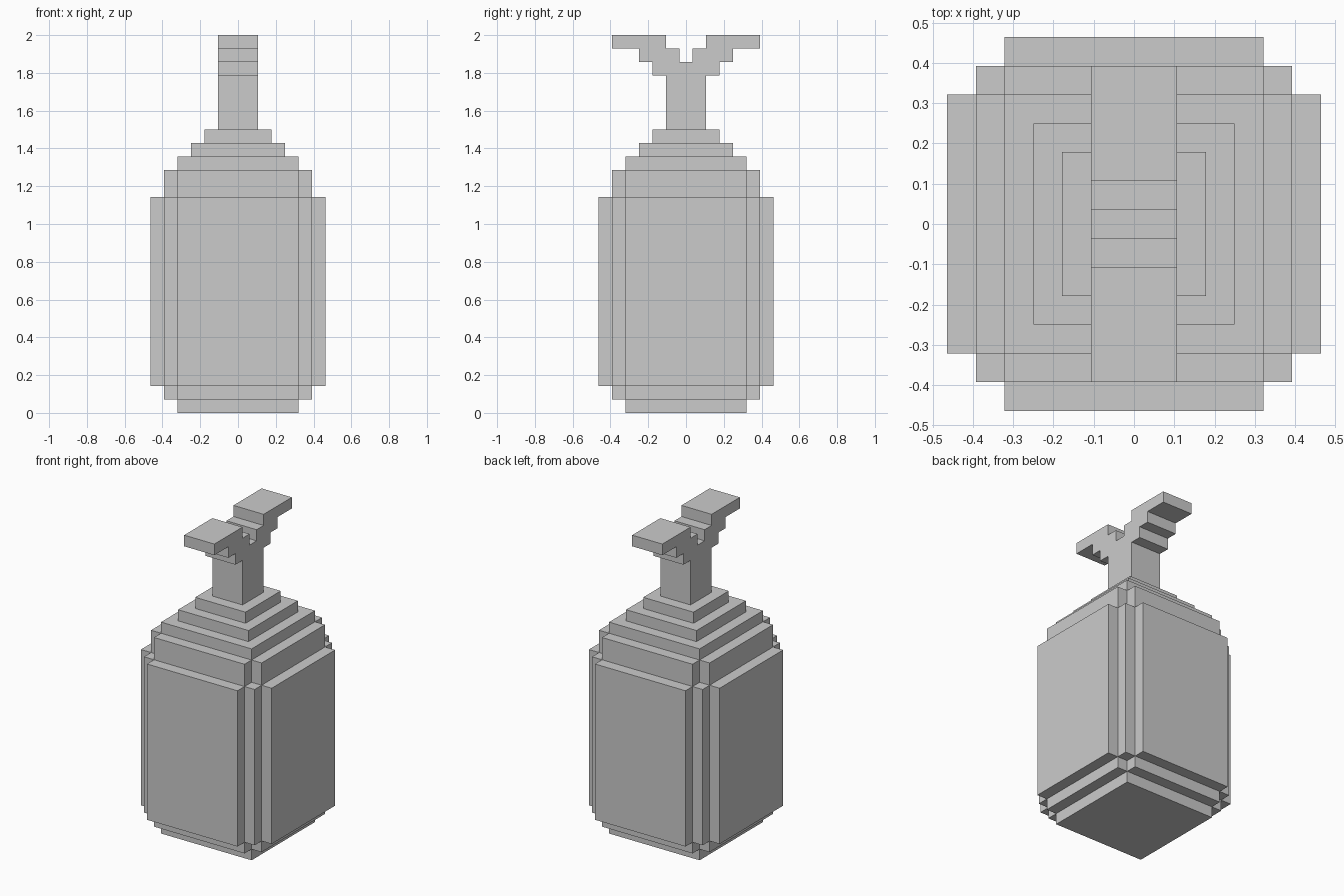
import bpy, bmesh, math

if "Cube" in bpy.data.objects:
    bpy.data.objects.remove(bpy.data.objects["Cube"])

U = 2 / 28  # one block step; the model is 28 steps tall


def finish(name, bm):
    bmesh.ops.recalc_face_normals(bm, faces=bm.faces)
    mesh = bpy.data.meshes.new(name)
    bm.to_mesh(mesh)
    bm.free()
    obj = bpy.data.objects.new(name, mesh)
    bpy.context.collection.objects.link(obj)
    return obj


def block(name, width, depth, z0, z1):
    """Centred box, sizes in block steps."""
    bm = bmesh.new()
    bmesh.ops.create_cube(bm, size=1)
    for v in bm.verts:
        v.co.x *= width * U
        v.co.y *= depth * U
        v.co.z = (z1 if v.co.z > 0 else z0) * U
    return finish(name, bm)


def merge(target, other):
    """Union another block into the target and discard it."""
    bpy.context.view_layer.objects.active = target
    mod = target.modifiers.new("union", 'BOOLEAN')
    mod.operation = 'UNION'
    mod.solver = 'EXACT'
    mod.object = other
    bpy.ops.object.modifier_apply(modifier=mod.name)
    bpy.data.objects.remove(other)


# Body: core, notched-corner tiers and stepped shoulders
body = block("body", 9, 9, 0, 19)
tiers = [
    (11, 9, 1, 18), (9, 11, 1, 18),                   # lower rim and shoulder
    (11, 11, 2, 16), (13, 9, 2, 16), (9, 13, 2, 16),  # main walls
    (7, 7, 18, 20), (5, 5, 17, 21),                   # steps up to the stem
]
for tier in tiers:
    merge(body, block("tier", *tier))

# Tidy the split flat faces left by the unions
bm = bmesh.new()
bm.from_mesh(body.data)
bmesh.ops.remove_doubles(bm, verts=bm.verts, dist=1e-5)
bmesh.ops.dissolve_limit(bm, angle_limit=math.radians(1),
                         verts=bm.verts, edges=bm.edges)
bm.to_mesh(body.data)
bm.free()

# Forked stem: mirrored stepped side profile (y, z), extruded across x
half = [(1.5, 21), (1.5, 25), (2.5, 25), (2.5, 26), (3.5, 26), (3.5, 27),
        (5.5, 27), (5.5, 28), (1.5, 28), (1.5, 27), (0.5, 27), (0.5, 26)]
outline = half + [(-y, z) for y, z in reversed(half)]
bm = bmesh.new()
side = bm.faces.new([bm.verts.new((-1.5 * U, y * U, z * U)) for y, z in outline])
ext = bmesh.ops.extrude_face_region(bm, geom=[side], use_keep_orig=True)
bmesh.ops.translate(bm, vec=(3 * U, 0, 0),
                    verts=[g for g in ext["geom"] if isinstance(g, bmesh.types.BMVert)])
finish("forked_stem", bm)
